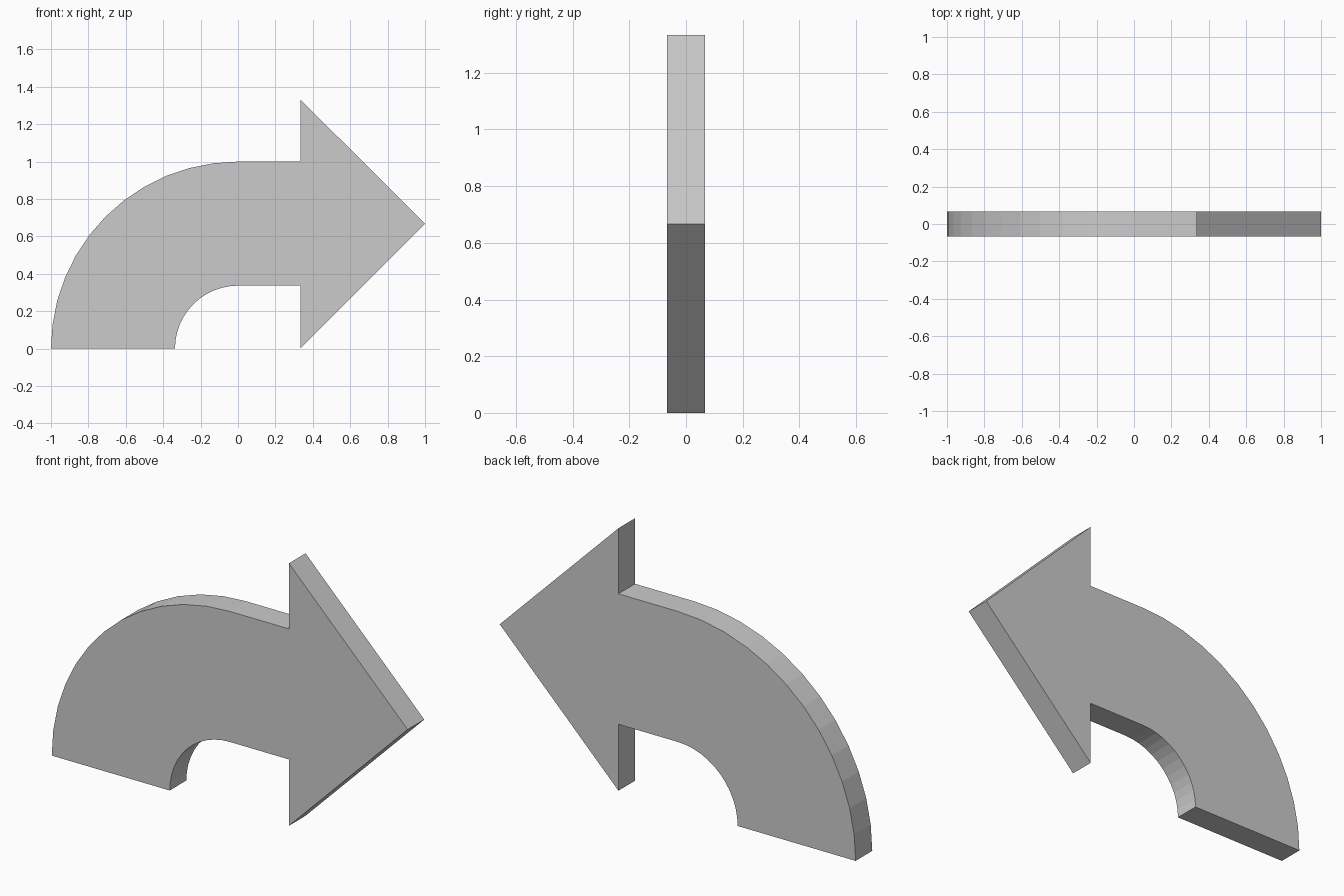
import bpy, bmesh
from math import sin, cos, pi

if "Cube" in bpy.data.objects:
    bpy.data.objects.remove(bpy.data.objects["Cube"])

HALF_T = 0.0667      # half thickness
OUTER, INNER = 1.0, 0.337
SEGMENTS = 12        # facets per quarter bend


def quarter(radius):
    """Quarter arc from the foot (-radius, 0) up to (0, radius)."""
    steps = [i * pi / 2 / SEGMENTS for i in range(SEGMENTS + 1)]
    return [(-radius * cos(a), radius * sin(a)) for a in steps]


# Outline: outer bend, arrow head, then inner bend back to the foot
head = [(0.333, OUTER), (0.333, 1.333), (1.0, 0.667), (0.333, 0.0), (0.333, INNER)]
outline = quarter(OUTER) + head + quarter(INNER)[::-1]

# Extrude the outline through the thickness
bm = bmesh.new()
face = bm.faces.new([bm.verts.new((x, -HALF_T, z)) for x, z in outline])
extruded = bmesh.ops.extrude_face_region(bm, geom=[face], use_keep_orig=True)
moved = [g for g in extruded["geom"] if isinstance(g, bmesh.types.BMVert)]
bmesh.ops.translate(bm, verts=moved, vec=(0, 2 * HALF_T, 0))
bmesh.ops.recalc_face_normals(bm, faces=bm.faces)

mesh = bpy.data.meshes.new("bent_arrow")
bm.to_mesh(mesh)
bm.free()
bpy.context.collection.objects.link(bpy.data.objects.new("bent_arrow", mesh))
